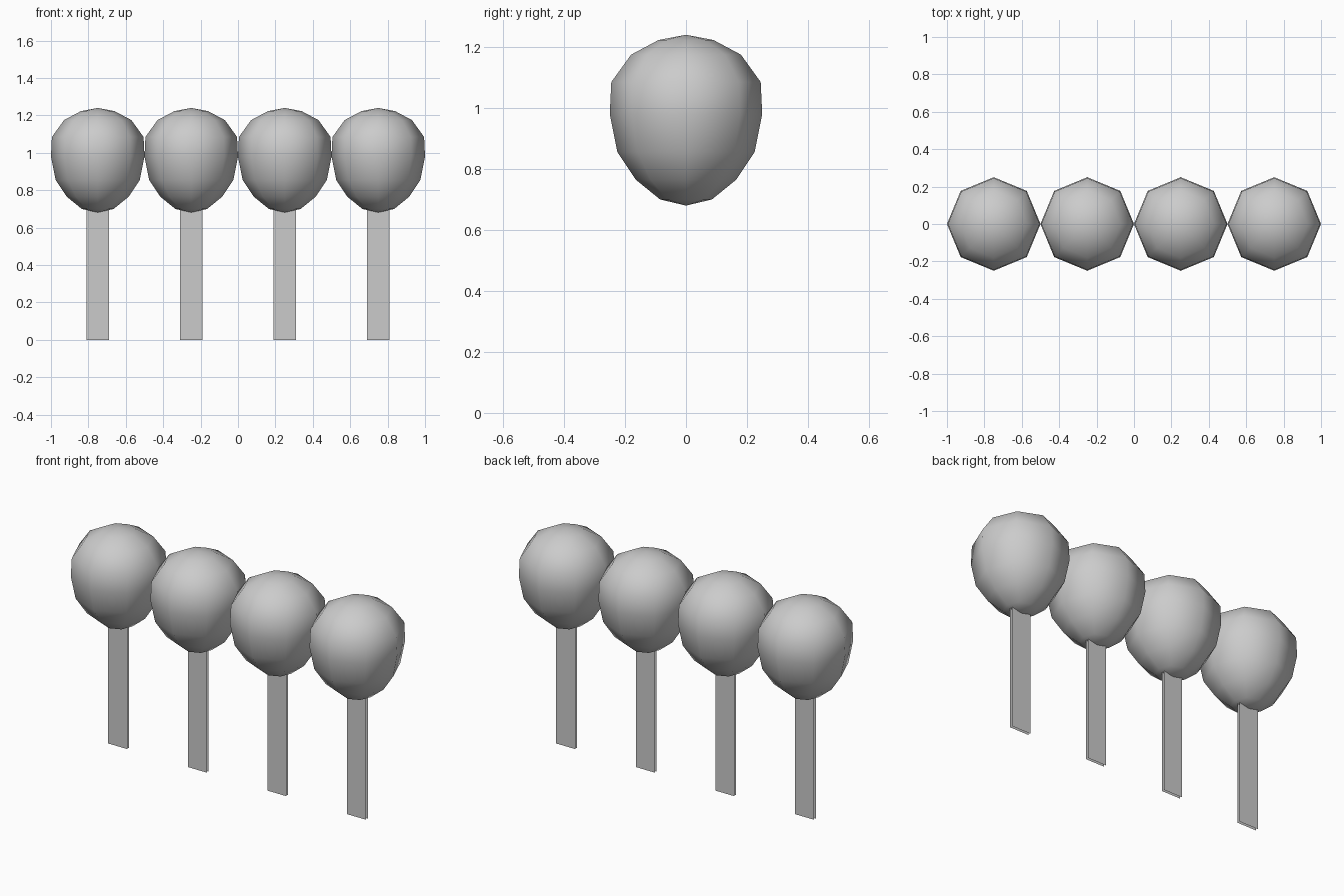
import bpy, bmesh
from math import tau
from mathutils import Vector

cube = bpy.data.objects.get("Cube")
if cube:
    bpy.data.objects.remove(cube, do_unlink=True)

grey = bpy.data.materials.new("light grey")
grey.use_nodes = True
colour = (0.6, 0.6, 0.6, 1)
grey.diffuse_color = colour
grey.node_tree.nodes["Principled BSDF"].inputs["Base Color"].default_value = colour

# Crown outline as (radius, height), bottom to top
CROWN = [(0, 0.68), (0.085, 0.70), (0.165, 0.765), (0.225, 0.855), (0.25, 0.98),
         (0.245, 1.085), (0.18, 1.175), (0.09, 1.223), (0, 1.24)]
SIDES = 8
TRUNK_HALF_WIDTH, TRUNK_TOP, TRUNK_OFFSET = 0.06, 0.75, 0.008


def add_object(name, bm, x):
    mesh = bpy.data.meshes.new(name)
    bm.to_mesh(mesh)
    bm.free()
    mesh.materials.append(grey)
    obj = bpy.data.objects.new(name, mesh)
    obj.location.x = x
    bpy.context.collection.objects.link(obj)
    return obj


def add_crown(x):
    # Lathe the outline into an eight-sided, smooth-shaded crown
    bm = bmesh.new()
    verts = [bm.verts.new((r, 0, z)) for r, z in CROWN]
    edges = [bm.edges.new(pair) for pair in zip(verts, verts[1:])]
    bmesh.ops.spin(bm, geom=verts + edges, cent=(0, 0, 0), axis=(0, 0, 1),
                   angle=tau, steps=SIDES)
    bmesh.ops.remove_doubles(bm, verts=bm.verts[:], dist=0.001)
    bmesh.ops.recalc_face_normals(bm, faces=bm.faces[:])
    for face in bm.faces:
        face.smooth = True
    add_object("crown", bm, x)


def add_trunk(x):
    # Two flat cards back to back, open at the edges
    bm = bmesh.new()
    w = TRUNK_HALF_WIDTH
    for side in (-1, 1):
        corners = [(-w, 0), (w, 0), (w, TRUNK_TOP), (-w, TRUNK_TOP)]
        face = bm.faces.new([bm.verts.new((cx, side * TRUNK_OFFSET, cz))
                             for cx, cz in corners])
        face.normal_update()
        if face.normal.dot(Vector((0, side, 0))) < 0:
            face.normal_flip()
    add_object("trunk", bm, x)


# Row of four trees
for i in range(4):
    tree_x = (i - 1.5) * 0.5
    add_crown(tree_x)
    add_trunk(tree_x)
